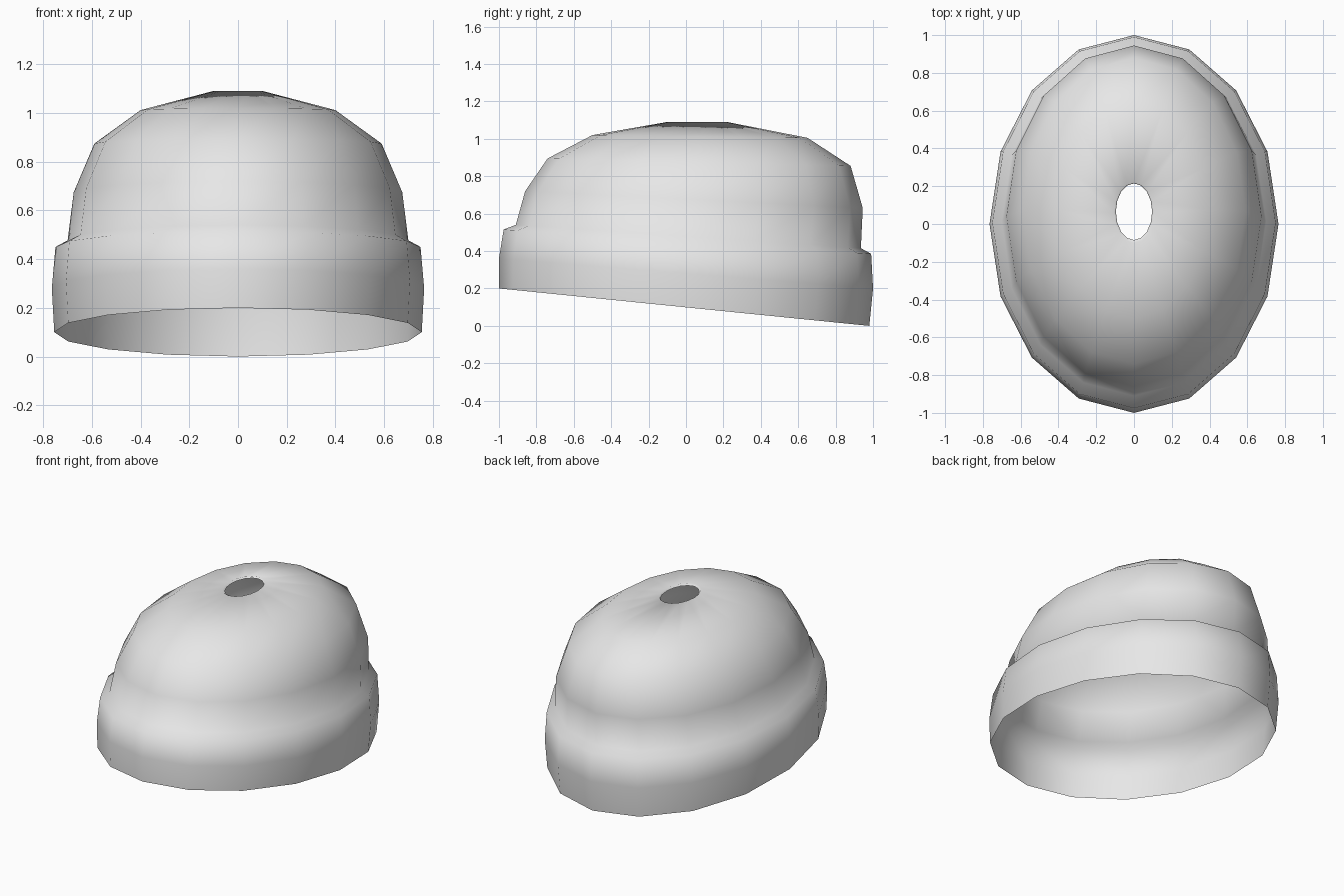
import bpy, bmesh
from math import sin, cos, pi

cube = bpy.data.objects.get("Cube")
if cube:
    bpy.data.objects.remove(cube)

SIDES = 16

# Tilted oval rings: half width, front y, front z, back y, back z
rings = [
    (0.755, -1.00, 0.20, 0.98, 0.00),   # bottom opening
    (0.765, -1.00, 0.36, 1.00, 0.20),   # folded cuff
    (0.75, -0.975, 0.515, 0.99, 0.385),
    (0.70, -0.91, 0.54, 0.935, 0.415),  # crown starts inside the cuff
    (0.675, -0.86, 0.72, 0.945, 0.63),
    (0.59, -0.74, 0.895, 0.88, 0.855),
    (0.40, -0.50, 1.02, 0.65, 1.005),
    (0.105, -0.10, 1.09, 0.22, 1.09),   # top opening
    (0.096, -0.085, 1.08, 0.215, 1.08), # small turned-in lip
]


def add_ring(bm, half_width, front_y, front_z, back_y, back_z):
    verts = []
    for i in range(SIDES):
        a = 2 * pi * i / SIDES
        t = (1 + sin(a)) / 2
        verts.append(bm.verts.new((half_width * cos(a),
                                   front_y + (back_y - front_y) * t,
                                   front_z + (back_z - front_z) * t)))
    return verts


# Open cap shell, bridged ring by ring
bm = bmesh.new()
loops = [add_ring(bm, *r) for r in rings]
for low, high in zip(loops, loops[1:]):
    for i in range(SIDES):
        j = (i + 1) % SIDES
        face = bm.faces.new((low[i], low[j], high[j], high[i]))
        face.smooth = True
mesh = bpy.data.meshes.new("cap_shell")
bm.to_mesh(mesh)
bm.free()
cap = bpy.data.objects.new("cap_shell", mesh)
bpy.context.collection.objects.link(cap)

# Plain light grey
grey = bpy.data.materials.new("light_grey")
grey.use_nodes = True
grey.diffuse_color = (0.8, 0.8, 0.8, 1)
grey.node_tree.nodes["Principled BSDF"].inputs["Base Color"].default_value = (0.8, 0.8, 0.8, 1)
mesh.materials.append(grey)
